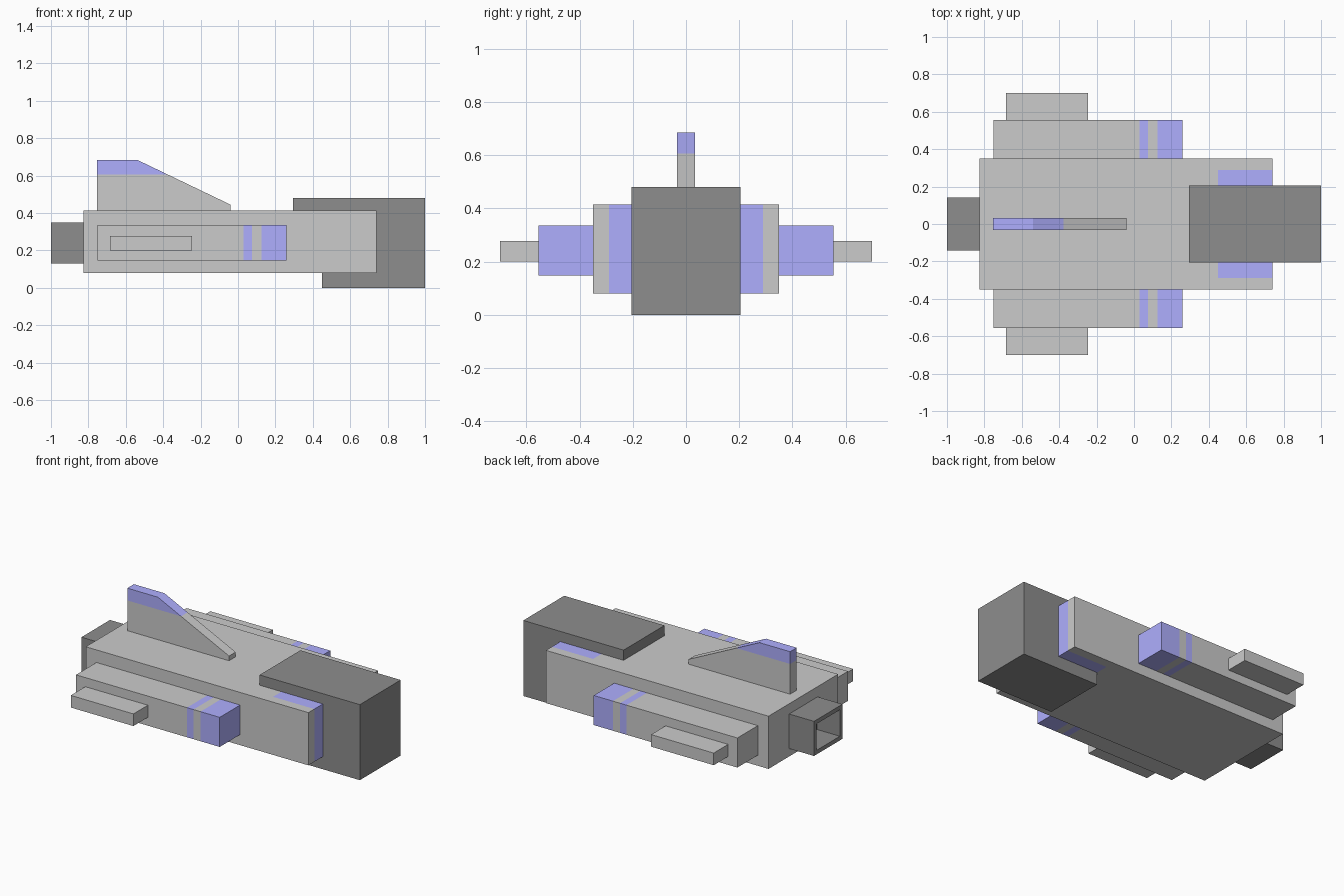
import bpy, bmesh

if "Cube" in bpy.data.objects:
    bpy.data.objects.remove(bpy.data.objects["Cube"])


def material(name, rgb):
    m = bpy.data.materials.new(name)
    m.diffuse_color = (*rgb, 1)
    m.use_nodes = True
    m.node_tree.nodes["Principled BSDF"].inputs["Base Color"].default_value = m.diffuse_color
    return m


GREY = material("hull_grey", (0.8, 0.8, 0.8))
BLUE = material("trim_blue", (0.43, 0.43, 1.0))
DARK = material("dark_panel", (0.27, 0.27, 0.27))


def prism(name, profile, y0, y1, mats, cuts=(), painted=None):
    """Extrude an xz profile along y, cut it by planes, paint chosen faces."""
    bm = bmesh.new()
    face = bm.faces.new([bm.verts.new((x, y0, z)) for x, z in profile])
    ext = bmesh.ops.extrude_face_region(bm, geom=[face])
    for v in ext["geom"]:
        if isinstance(v, bmesh.types.BMVert):
            v.co.y = y1
    for axis, pos in cuts:
        normal = [float(i == axis) for i in range(3)]
        bmesh.ops.bisect_plane(bm, geom=bm.verts[:] + bm.edges[:] + bm.faces[:],
                               plane_co=[pos * n for n in normal], plane_no=normal)
    bmesh.ops.recalc_face_normals(bm, faces=bm.faces[:])
    if painted:
        for f in bm.faces:
            f.material_index = int(painted(f.calc_center_median()))
    mesh = bpy.data.meshes.new(name)
    bm.to_mesh(mesh)
    bm.free()
    for m in mats:
        mesh.materials.append(m)
    obj = bpy.data.objects.new(name, mesh)
    bpy.context.collection.objects.link(obj)
    return obj


def rect(x0, x1, z0, z1):
    return [(x0, z0), (x1, z0), (x1, z1), (x0, z1)]


def mirror_y(obj):
    mod = obj.modifiers.new("mirror", 'MIRROR')
    mod.use_axis = (False, True, False)


# Hull with blue stripes beside the nose
prism("hull", rect(-0.825, 0.74, 0.08, 0.415), -0.35, 0.35, [GREY, BLUE],
      [(0, 0.45), (1, -0.29), (1, -0.2), (1, 0.2), (1, 0.29)],
      lambda c: c.x > 0.45 and 0.2 < abs(c.y) < 0.29)

# Dark nose block wrapping over and under the hull
prism("nose", [(0.295, 0.48), (1, 0.48), (1, 0), (0.45, 0), (0.45, 0.08),
               (0.74, 0.08), (0.74, 0.415), (0.295, 0.415)], -0.205, 0.205, [DARK])

# Side pods with blue bands, and the smaller outer rails
mirror_y(prism("side_pod", rect(-0.75, 0.26, 0.147, 0.335), 0.35, 0.555, [GREY, BLUE],
               [(0, 0.03), (0, 0.075), (0, 0.125)],
               lambda c: 0.03 < c.x < 0.075 or c.x > 0.125))
mirror_y(prism("outer_rail", rect(-0.685, -0.245, 0.2, 0.277), 0.555, 0.7, [GREY]))

# Tail fin with blue tip
prism("tail_fin", [(-0.755, 0.415), (-0.04, 0.415), (-0.04, 0.445),
                   (-0.54, 0.685), (-0.755, 0.685)], -0.033, 0.033, [GREY, BLUE],
      [(2, 0.607)], lambda c: c.z > 0.607)

# Hollow square exhaust at the rear
exhaust = prism("exhaust", rect(-1, -0.825, 0.13, 0.35), -0.143, 0.143, [DARK])
bm = bmesh.new()
bm.from_mesh(exhaust.data)
rear = min(bm.faces, key=lambda f: f.calc_center_median().x)
bmesh.ops.inset_region(bm, faces=[rear], thickness=0.037)
hole = bmesh.ops.extrude_discrete_faces(bm, faces=[rear])["faces"][0]
bmesh.ops.translate(bm, verts=hole.verts[:], vec=(0.16, 0, 0))
bm.to_mesh(exhaust.data)
bm.free()
